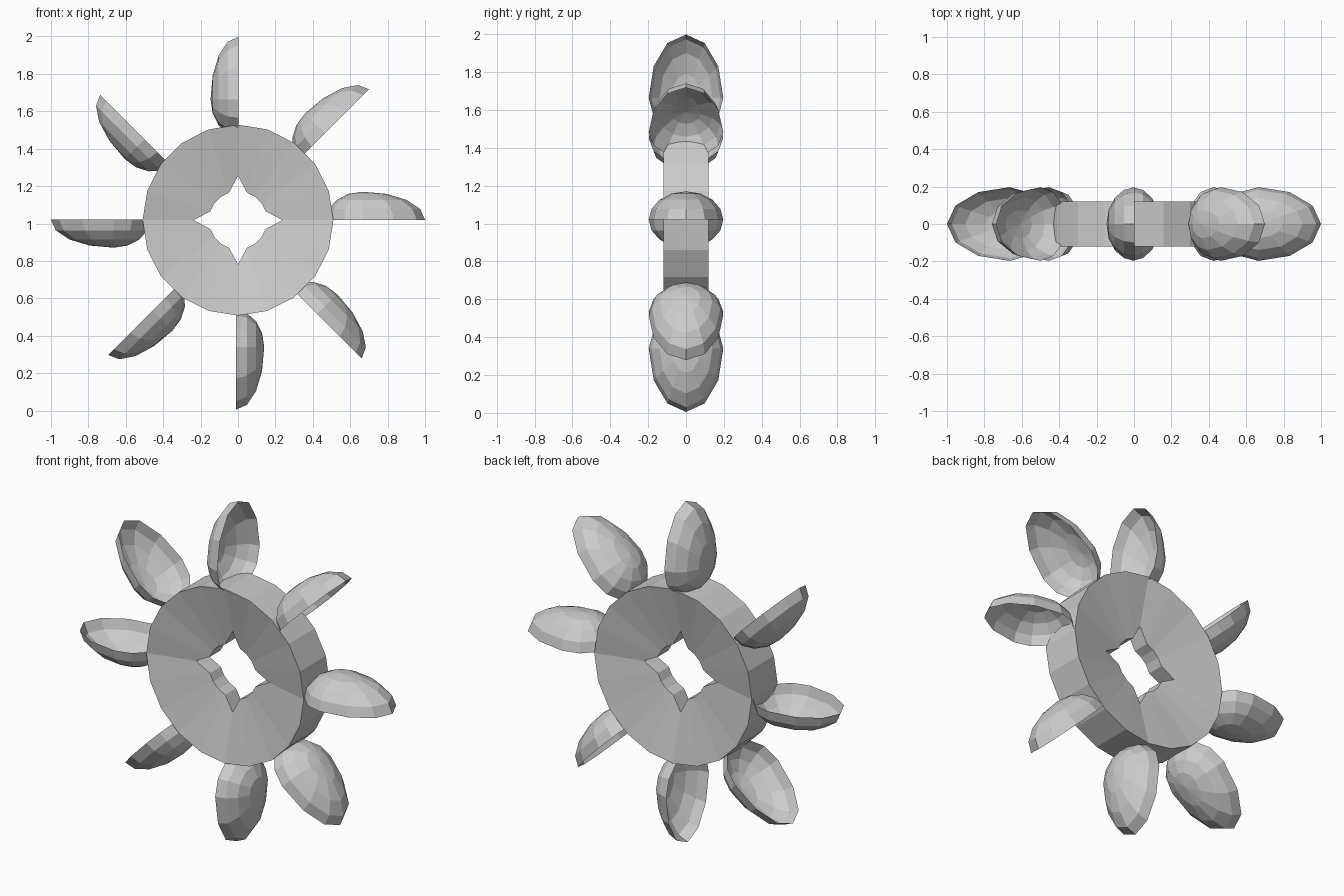
import bpy, bmesh
from math import sin, cos, pi, radians
from mathutils import Matrix, Vector

if "Cube" in bpy.data.objects:
    bpy.data.objects.remove(bpy.data.objects["Cube"])

CZ = 1.018  # wheel axle height


def finish(bm, name, recalc=True):
    if recalc:
        bmesh.ops.recalc_face_normals(bm, faces=bm.faces)
    me = bpy.data.meshes.new(name)
    bm.to_mesh(me)
    bm.free()
    ob = bpy.data.objects.new(name, me)
    bpy.context.collection.objects.link(ob)
    return ob


# Hub: 20-sided ring with dished sides and a four-pointed axle hole
N = 20
bm = bmesh.new()
rings = []
for i in range(N):
    a = 2 * pi * i / N
    inner = 0.237 if i % 5 == 0 else 0.155
    section = [(0.51, -0.12), (0.51, 0.12), (inner, 0.05), (inner, -0.05)]
    rings.append([bm.verts.new((r * cos(a), y, CZ + r * sin(a))) for r, y in section])
for i in range(N):
    p, q = rings[i], rings[(i + 1) % N]
    for j in range(4):
        k = (j + 1) % 4
        bm.faces.new((p[j], q[j], q[k], p[k]))
finish(bm, "hub")

# Buckets: open egg-shaped half shells, bulging counter-clockwise
SEG, RINGS = 12, 4


def bucket(i, radial, side):
    bm = bmesh.new()
    levels = []
    for k in range(RINGS):
        e = k / RINGS * pi / 2
        level = []
        for s in range(SEG):
            t = 2 * pi * s / SEG
            u = cos(t) * cos(e)
            x = 0.66 + u * (0.335 if u > 0 else 0.195)
            level.append(bm.verts.new((x + radial, 0.197 * sin(t) * cos(e),
                                       0.15 * sin(e) + side)))
        levels.append(level)
    pole = bm.verts.new((0.66 + radial, 0, 0.15 + side))
    for s in range(SEG):
        n = (s + 1) % SEG
        for lo, hi in zip(levels, levels[1:]):
            bm.faces.new((lo[s], lo[n], hi[n], hi[s]))
        bm.faces.new((levels[-1][s], levels[-1][n], pole))
    turn = Matrix.Rotation(-radians(45 * i), 4, 'Y')
    bm.transform(Matrix.Translation(Vector((0, 0, CZ))) @ turn)
    finish(bm, f"bucket_{i + 1}", recalc=False)


# small radial and sideways offsets of each bucket
offsets = [(0.005, 0.002), (-0.005, 0), (-0.015, -0.003), (0, 0.047),
           (0.005, -0.003), (0.005, 0.02), (0.018, -0.01), (-0.005, -0.055)]
for i, (radial, side) in enumerate(offsets):
    bucket(i, radial, side)
